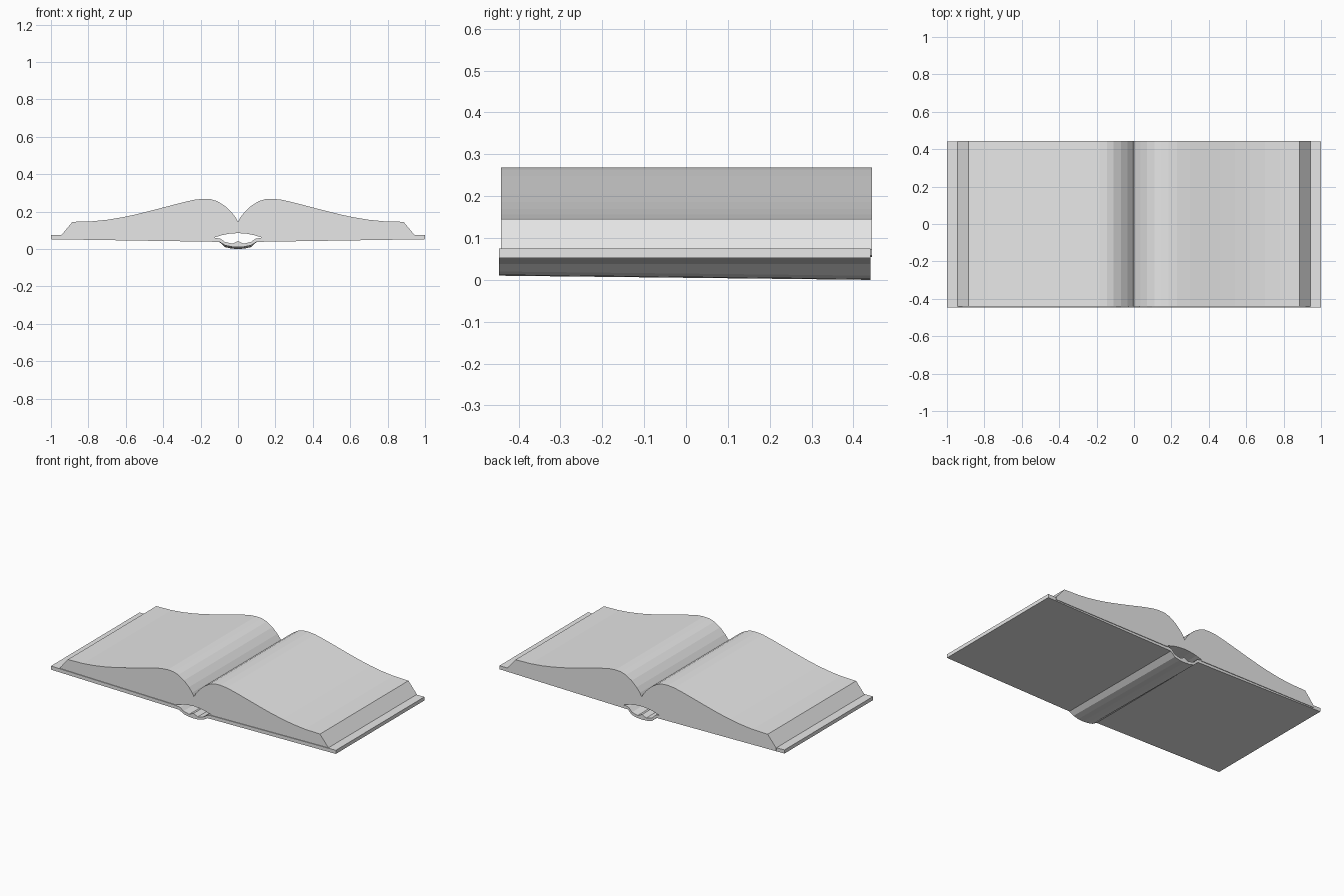
import bpy
import bmesh

cube = bpy.data.objects.get("Cube")
if cube:
    bpy.data.objects.remove(cube)

grey = bpy.data.materials.new("plain_grey")
grey.use_nodes = True
colour = (0.8, 0.8, 0.8, 1)
grey.diffuse_color = colour
grey.node_tree.nodes["Principled BSDF"].inputs["Base Color"].default_value = colour


def mirrored(half):
    """Turn a right-hand outline that starts and ends at x = 0 into a closed one."""
    return half + [(-x, z) for x, z in reversed(half) if x > 0]


def extrude_profile(name, outline, y_front, y_back, back_drop=None):
    """Sweep an x-z outline along y; back_drop may lower points at the back."""
    bm = bmesh.new()
    front = [bm.verts.new((x, y_front, z)) for x, z in outline]
    back = [bm.verts.new((x, y_back, z - (back_drop(x) if back_drop else 0)))
            for x, z in outline]
    bm.faces.new(front)
    bm.faces.new(back[::-1])
    count = len(outline)
    for i in range(count):
        j = (i + 1) % count
        bm.faces.new((front[i], back[i], back[j], front[j]))
    bmesh.ops.recalc_face_normals(bm, faces=bm.faces)
    mesh = bpy.data.meshes.new(name)
    bm.to_mesh(mesh)
    bm.free()
    mesh.materials.append(grey)
    obj = bpy.data.objects.new(name, mesh)
    bpy.context.collection.objects.link(obj)
    return obj


# Page block: curved leaves, bevelled fore edges, arched hollow above the spine
page_half = [
    (0, 0.145), (0.012, 0.168), (0.035, 0.197), (0.07, 0.230), (0.11, 0.255),
    (0.145, 0.266), (0.185, 0.268), (0.23, 0.264), (0.30, 0.248),
    (0.38, 0.227), (0.46, 0.206), (0.54, 0.186), (0.62, 0.169),
    (0.70, 0.156), (0.78, 0.148), (0.885, 0.145), (0.945, 0.073),
    (0.945, 0.058), (0.125, 0.055), (0.122, 0.063), (0.085, 0.074),
    (0.045, 0.082), (0, 0.085),
]
extrude_profile("page_block", mirrored(page_half), -0.442, 0.445)

# Cover: two boards joined by a shallow curved spine that dips toward the back
cover_half = [
    (0, 0.042), (0.03, 0.028), (0.07, 0.038), (0.095, 0.055), (0.125, 0.060),
    (1.0, 0.075), (1.0, 0.052), (0.10, 0.038), (0.07, 0.020),
    (0.035, 0.012), (0, 0.010),
]
extrude_profile("cover_and_spine", mirrored(cover_half), -0.447, 0.441,
                lambda x: 0.010 if abs(x) < 0.09 else 0)
